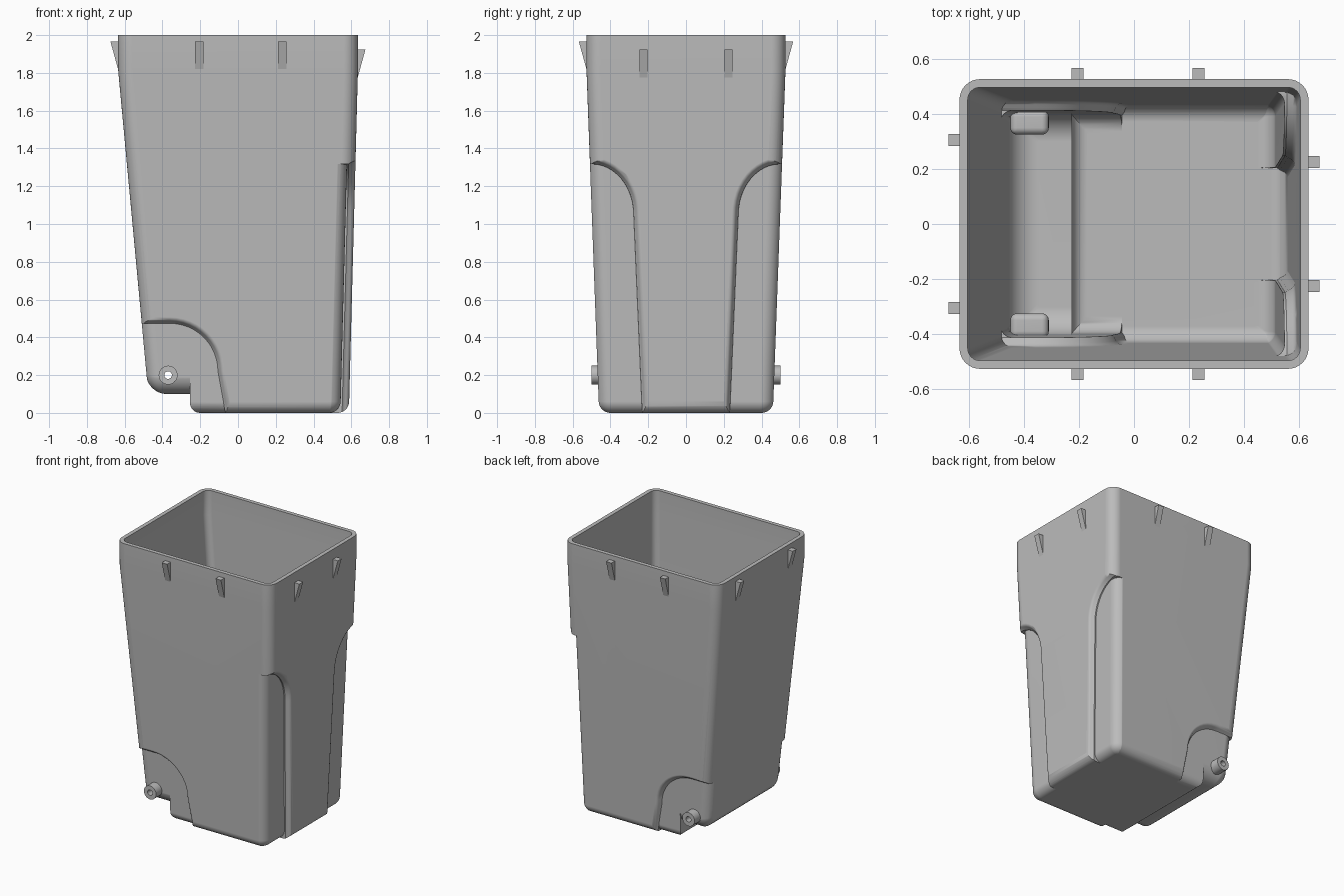
import bpy, bmesh, math
from mathutils import Matrix

cube = bpy.data.objects.get("Cube")
if cube:
    bpy.data.objects.remove(cube, do_unlink=True)

grey = bpy.data.materials.new("grey plastic")
grey.use_nodes = True
grey.diffuse_color = (0.5, 0.5, 0.5, 1)
grey.node_tree.nodes["Principled BSDF"].inputs["Base Color"].default_value = (0.5, 0.5, 0.5, 1)

WALL = 0.03
BEND = 1.82          # straight rim above this height, tapered walls below
AXLE_X, AXLE_Z = -0.37, 0.2


def add_object(name, bm):
    bmesh.ops.recalc_face_normals(bm, faces=bm.faces)
    mesh = bpy.data.meshes.new(name)
    bm.to_mesh(mesh)
    bm.free()
    mesh.materials.append(grey)
    obj = bpy.data.objects.new(name, mesh)
    bpy.context.collection.objects.link(obj)
    return obj


def loft(name, rings):
    """Closed solid through rings with equal point counts."""
    bm = bmesh.new()
    loops = [[bm.verts.new(p) for p in ring] for ring in rings]
    for a, b in zip(loops, loops[1:]):
        for i in range(len(a)):
            j = (i + 1) % len(a)
            bm.faces.new((a[i], a[j], b[j], b[i]))
    bm.faces.new(loops[0][::-1])
    bm.faces.new(loops[-1])
    return add_object(name, bm)


def cut(target, cutter, keep=False):
    mod = target.modifiers.new("cut", 'BOOLEAN')
    mod.operation = 'DIFFERENCE'
    mod.solver = 'EXACT'
    mod.object = cutter
    bpy.context.view_layer.update()
    graph = bpy.context.evaluated_depsgraph_get()
    mesh = bpy.data.meshes.new_from_object(target.evaluated_get(graph))
    target.modifiers.clear()
    target.data = mesh
    if not keep:
        bpy.data.objects.remove(cutter, do_unlink=True)
    return target


# Wall positions as a function of height
def left_x(z): return -0.635 + 0.0932 * max(0, BEND - z)
def right_x(z): return 0.635 - 0.0264 * max(0, BEND - z)
def side_y(z): return 0.527 - 0.0368 * max(0, BEND - z)


def ring(z, x0, x1, y, r):
    pts = []
    corners = ((x1 - r, y - r), (x0 + r, y - r), (x0 + r, r - y), (x1 - r, r - y))
    for k, (cx, cy) in enumerate(corners):
        for i in range(9):
            a = math.pi / 2 * (k + i / 8)
            pts.append((cx + r * math.cos(a), cy + r * math.sin(a), z))
    return pts


def tub(name, t, floor=0.0, fillet=0.06, dx0=0.0, dx1=0.0, dy=0.0, top=2.0):
    """Tapered rounded box, inset by t, with a filleted floor."""
    rings = []
    levels = [(floor + fillet * (1 - math.sin(a)), fillet * (1 - math.cos(a)))
              for a in [math.pi / 2 * (1 - i / 8) for i in range(9)]]
    for z, inset in levels + [(BEND, 0), (top, 0)]:
        r = max(0.075 - t - inset, 0.01)
        rings.append(ring(z, left_x(z) + t + inset + dx0, right_x(z) - t - inset - dx1,
                          side_y(z) - t - inset - dy, r))
    return loft(name, rings)


def arch(cx, cz, rx, rz, foot, far, g):
    """Recess outline: slanted side, quarter round, flat top; grown by g."""
    s = 1 if far > cx else -1
    pts = [(far, -0.2), (foot - s * g, -0.2), (foot - s * g, 0.0)]
    for i in range(13):
        a = math.pi / 2 * i / 12
        pts.append((cx - s * (rx + g) * math.cos(a), cz + (rz + g) * math.sin(a)))
    return pts + [(far, cz + rz + g)]


# Depth and growth of the soft recess edge
LIP = ((0.15, 0.022), (0.0, 0.022), (-0.006, 0.009), (-0.014, 0.002),
       (-0.026, -0.004), (-0.036, -0.012), (-0.12, -0.014))


def solid(name, t, top):
    """Whole bin form inset by t: tub with corner recesses and raised axle end."""
    body = tub(name, t, floor=t, top=top)
    for s in (1, -1):
        tall = loft("tall_cutter", [
            [(right_x(z) - t + d, s * u, z)
             for u, z in arch(0.5, 1.05, 0.235, 0.28, 0.22, 0.7, g + t)] for d, g in LIP])
        cut(tall, tub("core", t, floor=t, dx0=-0.1, dx1=0.045, dy=-0.004, top=2.2))
        cut(body, tall)
        wheel = loft("wheel_cutter", [
            [(u, s * (side_y(z) - t + d), z)
             for u, z in arch(-0.36, 0.22, 0.265, 0.265, -0.055, -0.8, g + t)] for d, g in LIP])
        cut(wheel, tub("core", t, floor=t, dx0=-0.004, dx1=-0.1, dy=0.035, top=2.2))
        cut(body, wheel)
    # Raised floor under the axle
    edge, r = -0.255 + t, 0.055
    profile = [(-0.9, -0.2), (edge + r, -0.2)]
    for i in range(9):
        a = math.pi / 2 * i / 8
        profile.append((edge + r - r * math.sin(a), t + r - r * math.cos(a)))
    profile += [(edge, 0.25 + t), (-0.9, 0.25 + t)]
    step = loft("step_cutter", [[(x, y, z) for x, z in profile] for y in (-0.7, 0.7)])
    cut(step, tub("core", t, floor=0.1 + t, fillet=0.1, dx0=-0.003, dx1=-0.1, dy=0.034, top=2.2))
    return cut(body, step)


def rod(name, r, y0, y1):
    bm = bmesh.new()
    bmesh.ops.create_cone(bm, cap_ends=True, segments=32, radius1=r, radius2=r, depth=abs(y1 - y0))
    bmesh.ops.transform(bm, verts=bm.verts, matrix=Matrix.Translation(
        (AXLE_X, (y0 + y1) / 2, AXLE_Z)) @ Matrix.Rotation(math.pi / 2, 4, 'X'))
    return add_object(name, bm)


# Hollow bin
bin_body = cut(solid("bin_body", 0.0, 2.0), solid("cavity", WALL, 2.15))
parts = [bin_body]

# Axle bosses and inner blocks on both sides
for s, side in ((1, "back"), (-1, "front")):
    parts.append(rod(side + "_axle_boss", 0.05, s * 0.415, s * 0.5))
    bm = bmesh.new()
    bmesh.ops.create_cube(bm, size=1, matrix=Matrix.Translation((-0.38, s * 0.37, 0.215))
                          @ Matrix.Diagonal((0.14, 0.09, 0.13, 1)))
    bmesh.ops.bevel(bm, geom=bm.edges[:], offset=0.025, segments=4, profile=0.5, affect='EDGES')
    parts.append(add_object(side + "_axle_block", bm))
drill = rod("axle_drill", 0.02, -0.8, 0.8)
for part in parts:
    cut(part, drill, keep=True)
bpy.data.objects.remove(drill, do_unlink=True)


# Wedge tabs below the rim
def tab(name, angle, wall, along, top):
    rings = [[(wall - 0.015, w, top), (wall + 0.04, w, top), (wall - 0.004, w, top - 0.16),
              (wall - 0.015, w, top - 0.16)] for w in (-0.022, 0.022)]
    obj = loft(name, rings)
    shift = Matrix.Translation((along, 0, 0) if abs(math.sin(angle)) > 0.5 else (0, along, 0))
    obj.data.transform(shift @ Matrix.Rotation(angle, 4, 'Z'))
    parts.append(obj)


for i, x in enumerate((-0.205, 0.235)):
    tab(f"front_tab_{i + 1}", -math.pi / 2, 0.527, x, 1.965)
    tab(f"back_tab_{i + 1}", math.pi / 2, 0.527, x, 1.965)
for i, s in enumerate((-1, 1)):
    tab(f"left_tab_{i + 1}", 0, 0.635, s * 0.225, 1.925)
    tab(f"right_tab_{i + 1}", math.pi, 0.635, s * 0.305, 1.965)

# Smooth rounded surfaces, crisp edges
for part in parts:
    bpy.ops.object.select_all(action='DESELECT')
    part.select_set(True)
    bpy.context.view_layer.objects.active = part
    bpy.ops.object.shade_smooth_by_angle(angle=math.radians(35))
    mod = part.modifiers.new("even_shading", 'WEIGHTED_NORMAL')
    mod.keep_sharp = True
